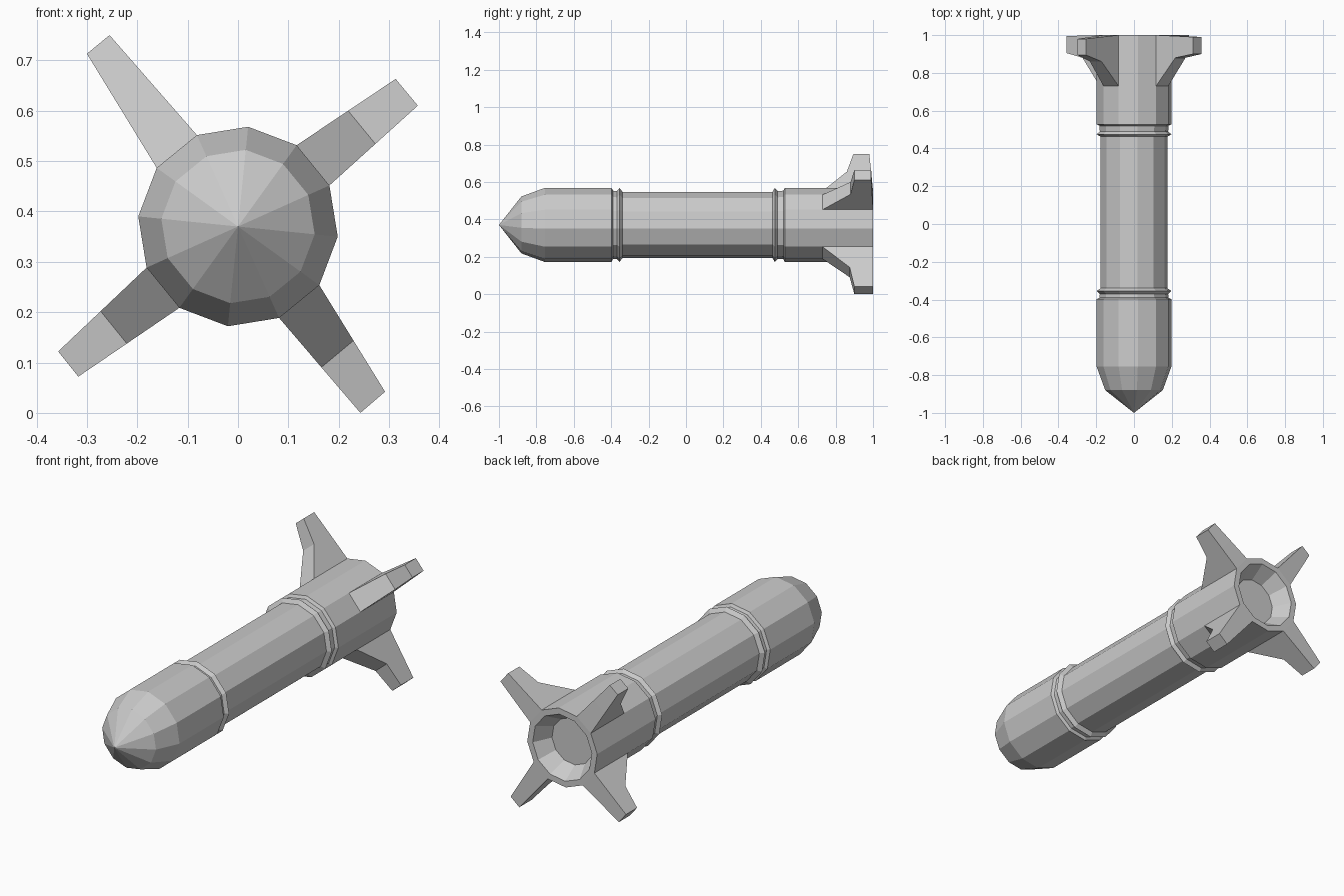
import bpy, bmesh, math
from mathutils import Vector

if "Cube" in bpy.data.objects:
    bpy.data.objects.remove(bpy.data.objects["Cube"])

N, CZ, R = 12, 0.37, 0.199
OFF = math.radians(-5.8)


def ring_point(i, r, y):
    a = OFF + i * 2 * math.pi / N
    return Vector((r * math.cos(a), y, CZ + r * math.sin(a)))


def finish(name, bm):
    bmesh.ops.recalc_face_normals(bm, faces=bm.faces)
    me = bpy.data.meshes.new(name)
    bm.to_mesh(me)
    bm.free()
    ob = bpy.data.objects.new(name, me)
    bpy.context.collection.objects.link(ob)
    return ob


# Body: twelve-sided lathe along y, from nose to recessed nozzle
profile = [(-0.88, 0.153), (-0.755, R), (-0.398, R), (-0.39, 0.184),
           (-0.37, 0.182), (-0.355, R), (-0.34, 0.178),
           (0.462, 0.178), (0.475, R), (0.49, 0.182), (0.52, 0.184),
           (0.528, R), (1.0, R), (1.0, 0.168), (0.915, 0.118)]
bm = bmesh.new()
rings = [[bm.verts.new(ring_point(i, r, y)) for i in range(N)] for y, r in profile]
tip = bm.verts.new((0, -1, CZ))
for i in range(N):
    j = (i + 1) % N
    bm.faces.new((tip, rings[0][i], rings[0][j]))
    for a, b in zip(rings, rings[1:]):
        bm.faces.new((a[i], b[i], b[j], a[j]))
bm.faces.new(rings[-1])
finish("rocket_body", bm)


# Fins: each grows from one body facet, bends, and ends in a flat tip
def fin(name, side, tip_a, tip_b, y_bend, y_tip, y_back):
    bm = bmesh.new()
    base = [ring_point(side, R, 0), ring_point(side + 1, R, 0)]
    ends = [Vector((x, 0, z)) for x, z in (tip_a, tip_b)]
    loops = []
    for t, front, back in ((0, 0.73, 1.0), (0.52, y_bend, (1 + y_back) / 2), (1, y_tip, y_back)):
        a, b = (p.lerp(q, t) for p, q in zip(base, ends))
        loops.append([bm.verts.new((p.x, y, p.z)) for p, y in
                      ((a, front), (b, front), (b, back), (a, back))])
    for lo, hi in zip(loops, loops[1:]):
        for k in range(4):
            m = (k + 1) % 4
            bm.faces.new((lo[k], lo[m], hi[m], hi[k]))
    bm.faces.new(loops[-1])
    finish(name, bm)


fin("fin_upper_right", 1, (0.357, 0.610), (0.313, 0.663), 0.88, 0.90, 0.99)
fin("fin_upper_left", 4, (-0.255, 0.750), (-0.300, 0.713), 0.86, 0.895, 0.98)
fin("fin_lower_left", 7, (-0.357, 0.122), (-0.317, 0.072), 0.88, 0.905, 0.995)
fin("fin_lower_right", 10, (0.243, 0.0), (0.292, 0.042), 0.875, 0.90, 1.0)
